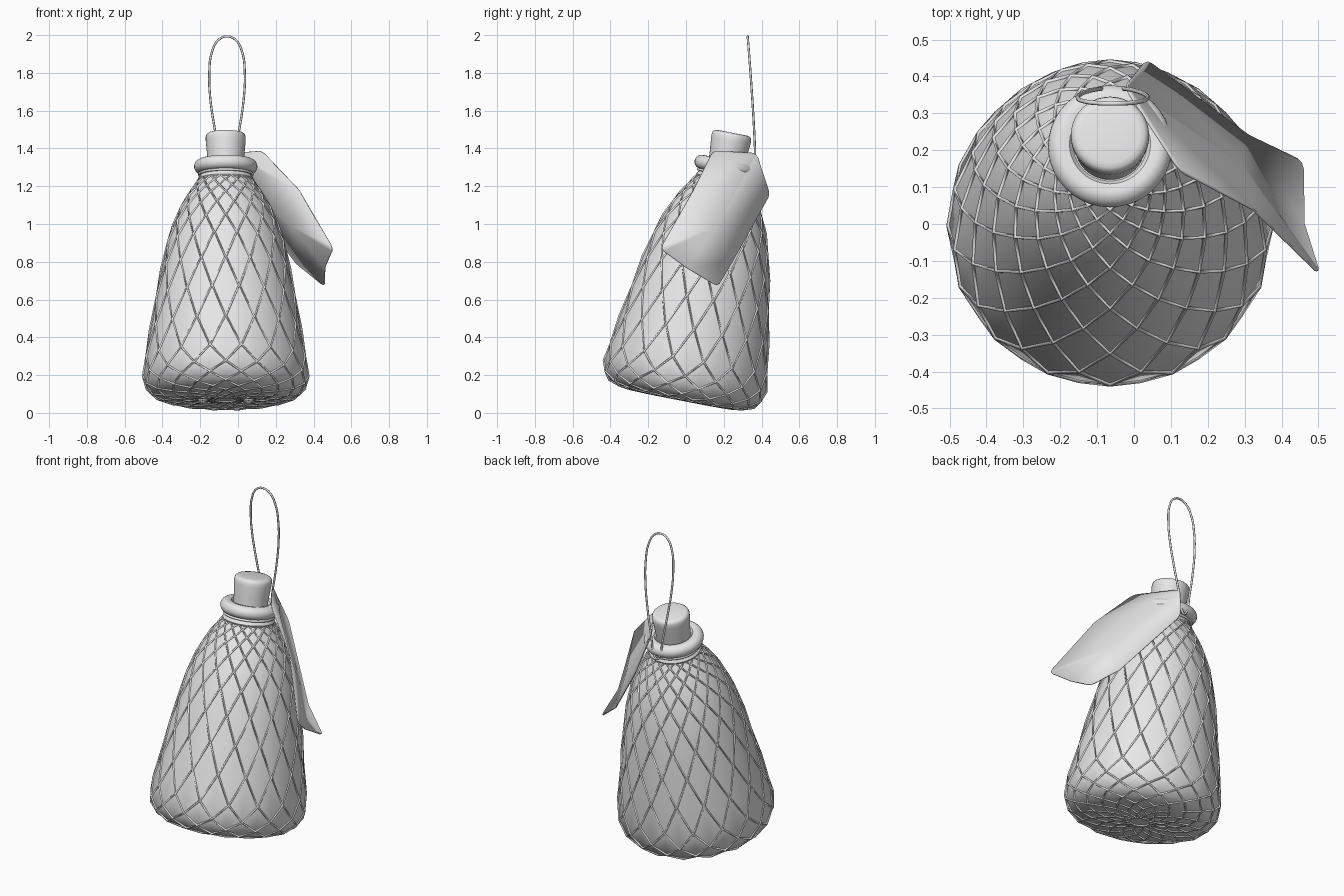
import bpy, bmesh, math
from mathutils import Matrix, Vector

if "Cube" in bpy.data.objects:
    bpy.data.objects.remove(bpy.data.objects["Cube"])

grey = bpy.data.materials.new("plain_grey")
grey.diffuse_color = (0.8, 0.8, 0.8, 1)
grey.use_nodes = True
grey.node_tree.nodes["Principled BSDF"].inputs["Base Color"].default_value = grey.diffuse_color

# leaning bottle axis: origin at the widest ring
LEAN = Matrix.Translation((-0.065, -0.005, 0.195)) @ Matrix.Rotation(math.radians(-11), 4, 'X')


def finish(name, bm, angle=40):
    bmesh.ops.recalc_face_normals(bm, faces=bm.faces)
    me = bpy.data.meshes.new(name)
    bm.to_mesh(me)
    bm.free()
    me.materials.append(grey)
    ob = bpy.data.objects.new(name, me)
    bpy.context.collection.objects.link(ob)
    bpy.ops.object.select_all(action='DESELECT')
    ob.select_set(True)
    bpy.context.view_layer.objects.active = ob
    bpy.ops.object.shade_smooth_by_angle(angle=math.radians(angle))
    return ob


def lathe(name, profile, n=40):
    """Turn (height, radius) points round the leaning axis, capping both ends."""
    bm = bmesh.new()
    rings = []
    for s, r in profile:
        rings.append([bm.verts.new((r * math.cos(k * math.tau / n), r * math.sin(k * math.tau / n), s))
                      for k in range(n)])
    for a, b in zip(rings, rings[1:]):
        for k in range(n):
            j = (k + 1) % n
            bm.faces.new((a[k], a[j], b[j], b[k]))
    bm.faces.new(rings[0])
    bm.faces.new(rings[-1])
    bm.transform(LEAN)
    return finish(name, bm)


# (height, radius) of each row of knots
ROWS = [(-.125, .06), (-.125, .13), (-.124, .20), (-.122, .27), (-.115, .335), (-.095, .39),
        (-.055, .425), (0, .437), (.09, .427), (.25, .40), (.42, .37), (.58, .34), (.72, .308),
        (.82, .275), (.90, .24), (.96, .207), (1.0, .18), (1.035, .157), (1.06, .14)]
N = 16


def diamond_shell():
    """Staggered rows of knots joined into diamond faces."""
    bm = bmesh.new()
    rings = []
    for i, (s, r) in enumerate(ROWS):
        shift = 0.5 * ((i + 1) % 2)
        ring = []
        for k in range(N):
            a = (k + shift) * math.tau / N - math.pi / 2
            ring.append(bm.verts.new((r * math.cos(a), r * math.sin(a), s)))
        rings.append(ring)
    last = len(rings) - 1
    for i in range(last - 1):
        for k in range(N):
            left, right = (k, (k + 1) % N) if i % 2 == 0 else ((k - 1) % N, k)
            bm.faces.new((rings[i][k], rings[i + 1][right], rings[i + 2][k], rings[i + 1][left]))
    for k in range(N):
        j = (k + 1) % N
        bm.faces.new((rings[0][k], rings[0][j], rings[1][j]))
        mid = j if (last - 1) % 2 == 1 else k
        if last % 2 == 0:
            bm.faces.new((rings[last][k], rings[last][j], rings[last - 1][j]))
        else:
            bm.faces.new((rings[last][k], rings[last][j], rings[last - 1][mid]))
    bm.faces.new(rings[0])
    bm.transform(LEAN)
    return bm


# bottle body and the net wrapped over it
finish("bottle_body", diamond_shell(), 60)
net = finish("net", diamond_shell(), 60)
wire = net.modifiers.new("strands", 'WIREFRAME')
wire.thickness = 0.014
wire.offset = 0
wire.use_even_offset = False

# neck collar and rolled rim
rim = [(1.13 + .037 * math.sin(t), .131 + .037 * math.cos(t))
       for t in [math.radians(-90 + 18 * i) for i in range(11)]]
lathe("neck_and_rim", [(1.045, .130), (1.052, .143), (1.062, .148), (1.072, .143), (1.08, .134)]
      + rim + [(1.163, .11), (1.15, .10)])

# stopper with a rounded top edge
lathe("stopper", [(1.13, .095), (1.20, .099), (1.27, .106), (1.29, .106), (1.302, .102),
                  (1.309, .094), (1.312, .08)])


def cord(name, points, radius, cyclic=False):
    cu = bpy.data.curves.new(name, 'CURVE')
    cu.dimensions = '3D'
    cu.bevel_depth = radius
    cu.bevel_resolution = 2
    cu.resolution_u = 8
    sp = cu.splines.new('BEZIER')
    sp.bezier_points.add(len(points) - 1)
    for bp, p in zip(sp.bezier_points, points):
        bp.co = p
        bp.handle_left_type = bp.handle_right_type = 'AUTO'
    sp.use_cyclic_u = cyclic
    cu.materials.append(grey)
    bpy.context.collection.objects.link(bpy.data.objects.new(name, cu))


# hanging loop: half widths at each height, mirrored across its middle
half = [(.02, 1.26), (.038, 1.36), (.068, 1.52), (.09, 1.68), (.094, 1.80), (.08, 1.91), (.045, 1.975)]


def loop_point(dx, z):
    return Vector((-.058 + dx, .366 - .04 * max(0, (z - 1.36) / .64) ** 1.3, z))


cord("hanging_loop", [loop_point(-w, z) for w, z in half] + [loop_point(0, 1.993)]
     + [loop_point(w, z) for w, z in reversed(half)] + [loop_point(0, 1.235)], .006, True)

# cord tied round the neck
cord("neck_cord", [LEAN @ Vector((.141 * math.cos(a), .141 * math.sin(a), 1.088))
                   for a in [i * math.tau / 12 for i in range(12)]], .007, True)

# curved paper tag: three rows across its length
TAG = [[(.125, .143, 1.387), (-.025, .372, 1.375), (.033, .444, 1.155)],
       [(.322, .04, 1.18), (.29, .16, .985), (.31, .24, .79)],
       [(.503, -.136, .87), (.46, 0, .77), (.458, .169, .67)]]
bm = bmesh.new()
grid = [[bm.verts.new(p) for p in row] for row in TAG]
for i in range(2):
    for j in range(2):
        bm.faces.new((grid[i][j], grid[i][j + 1], grid[i + 1][j + 1], grid[i + 1][j]))
corners = [grid[0][0], grid[0][1], grid[0][2], grid[2][0], grid[2][2]]
bmesh.ops.bevel(bm, geom=corners, offset=.025, segments=2, affect='VERTICES', profile=.5)
tag = finish("tag", bm, 60)
card = tag.modifiers.new("card", 'SOLIDIFY')
card.thickness = 0.006
card.offset = 0
